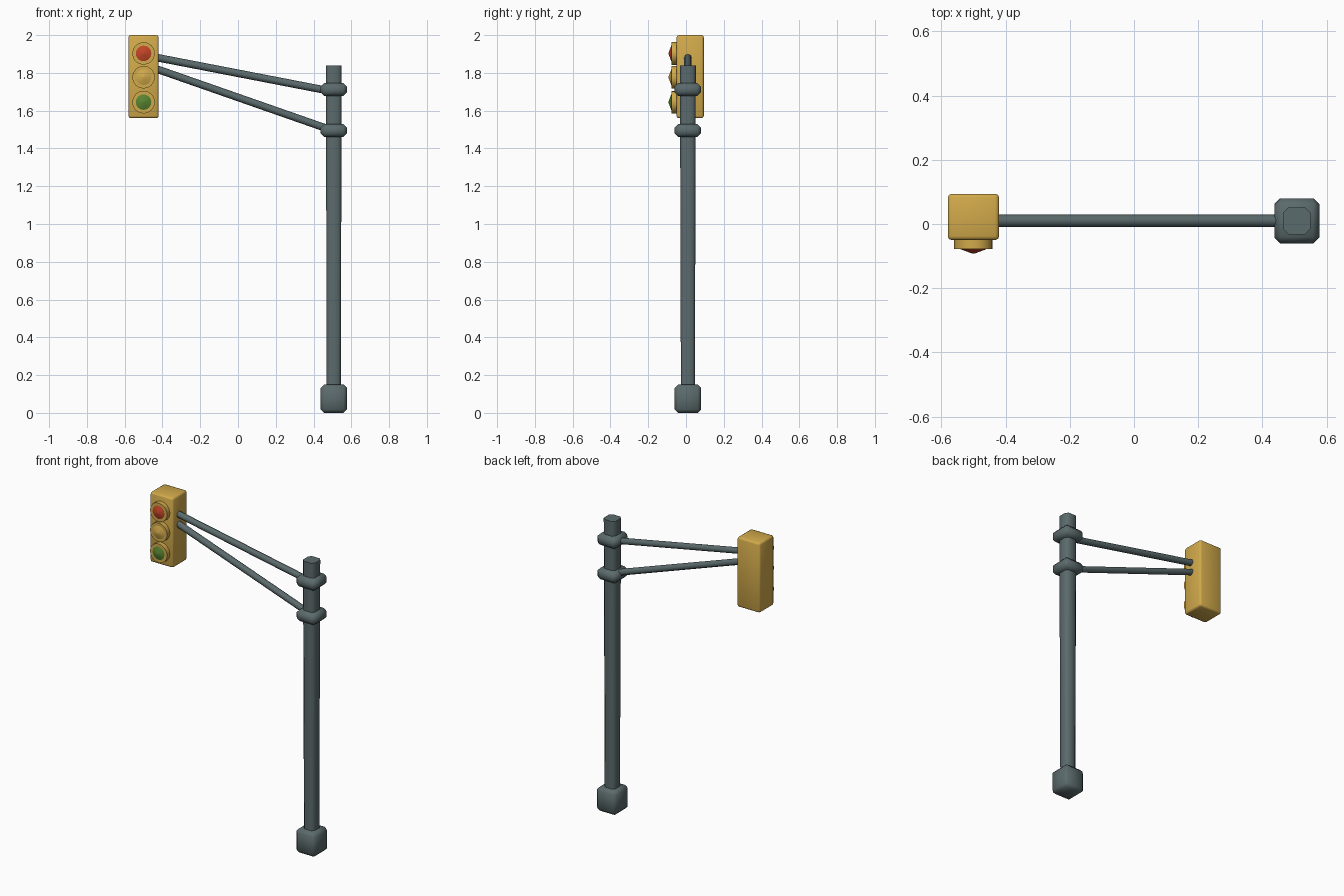
import bpy, bmesh, math
from mathutils import Vector

if "Cube" in bpy.data.objects:
    bpy.data.objects.remove(bpy.data.objects["Cube"])


def material(name, rgb):
    m = bpy.data.materials.new(name)
    m.diffuse_color = (*rgb, 1)
    m.use_nodes = True
    m.node_tree.nodes["Principled BSDF"].inputs["Base Color"].default_value = m.diffuse_color
    return m


GREY = material("slate grey", (0.105, 0.145, 0.15))
YELLOW = material("signal yellow", (0.64, 0.40, 0.07))
RED = material("signal red", (0.55, 0.06, 0.02))
GREEN = material("signal green", (0.10, 0.23, 0.03))


def finish(name, bm, mat, angle=50):
    bmesh.ops.recalc_face_normals(bm, faces=bm.faces)
    me = bpy.data.meshes.new(name)
    bm.to_mesh(me)
    bm.free()
    me.materials.append(mat)
    ob = bpy.data.objects.new(name, me)
    bpy.context.collection.objects.link(ob)
    bpy.ops.object.select_all(action='DESELECT')
    ob.select_set(True)
    bpy.context.view_layer.objects.active = ob
    bpy.ops.object.shade_smooth_by_angle(angle=math.radians(angle))
    return ob


def bevelled_box(name, lo, hi, bevel, mat, segments=1):
    lo, hi = Vector(lo), Vector(hi)
    bm = bmesh.new()
    bmesh.ops.create_cube(bm, size=1)
    for v in bm.verts:
        v.co = (lo + hi) / 2 + v.co * (hi - lo)
    bmesh.ops.bevel(bm, geom=bm.edges[:], offset=bevel, segments=segments,
                    profile=0.5, affect='EDGES')
    return finish(name, bm, mat)


def rod(name, a, b, r1, r2, sides, mat, angle=50):
    a, b = Vector(a), Vector(b)
    bm = bmesh.new()
    bmesh.ops.create_cone(bm, cap_ends=True, segments=sides, radius1=r1,
                          radius2=r2, depth=(b - a).length)
    q = (b - a).to_track_quat('Z', 'Y')
    for v in bm.verts:
        v.co = q @ v.co + (a + b) / 2
    return finish(name, bm, mat, angle)


PX, PY = 0.507, 0.01   # pole axis

# pole: chamfered square, slightly narrower at the foot
bm = bmesh.new()
rings = []
for z, h in ((0.1, 0.037), (1.84, 0.042)):
    c = h * 0.62
    pts = [(h, -c), (h, c), (c, h), (-c, h), (-h, c), (-h, -c), (-c, -h), (c, -h)]
    rings.append([bm.verts.new((PX + x, PY + y, z)) for x, y in pts])
for i in range(8):
    j = (i + 1) % 8
    bm.faces.new((rings[0][i], rings[0][j], rings[1][j], rings[1][i]))
bm.faces.new(rings[0][::-1])
bm.faces.new(rings[1])
finish("pole", bm, GREY)

# foot and the two clamps
for name, z0, z1, bev in (("pole_foot", 0, 0.15, 0.018),
                          ("upper_clamp", 1.677, 1.747, 0.02),
                          ("lower_clamp", 1.46, 1.53, 0.02)):
    h = 0.07
    bevelled_box(name, (PX - h, PY - h, z0), (PX + h, PY + h, z1), bev, GREY)

# arms from the clamps to the signal
for name, z_signal, z_pole in (("upper_arm", 1.882, 1.70), ("lower_arm", 1.822, 1.493)):
    rod(name, (-0.435, PY, z_signal), (PX, PY, z_pole), 0.02, 0.02, 8, GREY)

# signal housing
bevelled_box("signal_housing", (-0.58, -0.05, 1.56), (-0.42, 0.094, 2.0), 0.012, YELLOW, 2)

# lamps: round rim with a shallow coloured dome
for name, z, mat in (("red", 1.903, RED), ("amber", 1.777, YELLOW), ("green", 1.645, GREEN)):
    rod(name + "_rim", (-0.5, -0.04, z), (-0.5, -0.078, z), 0.06, 0.06, 16, YELLOW)
    rod(name + "_lens", (-0.5, -0.077, z), (-0.5, -0.092, z), 0.044, 0.004, 16, mat)
